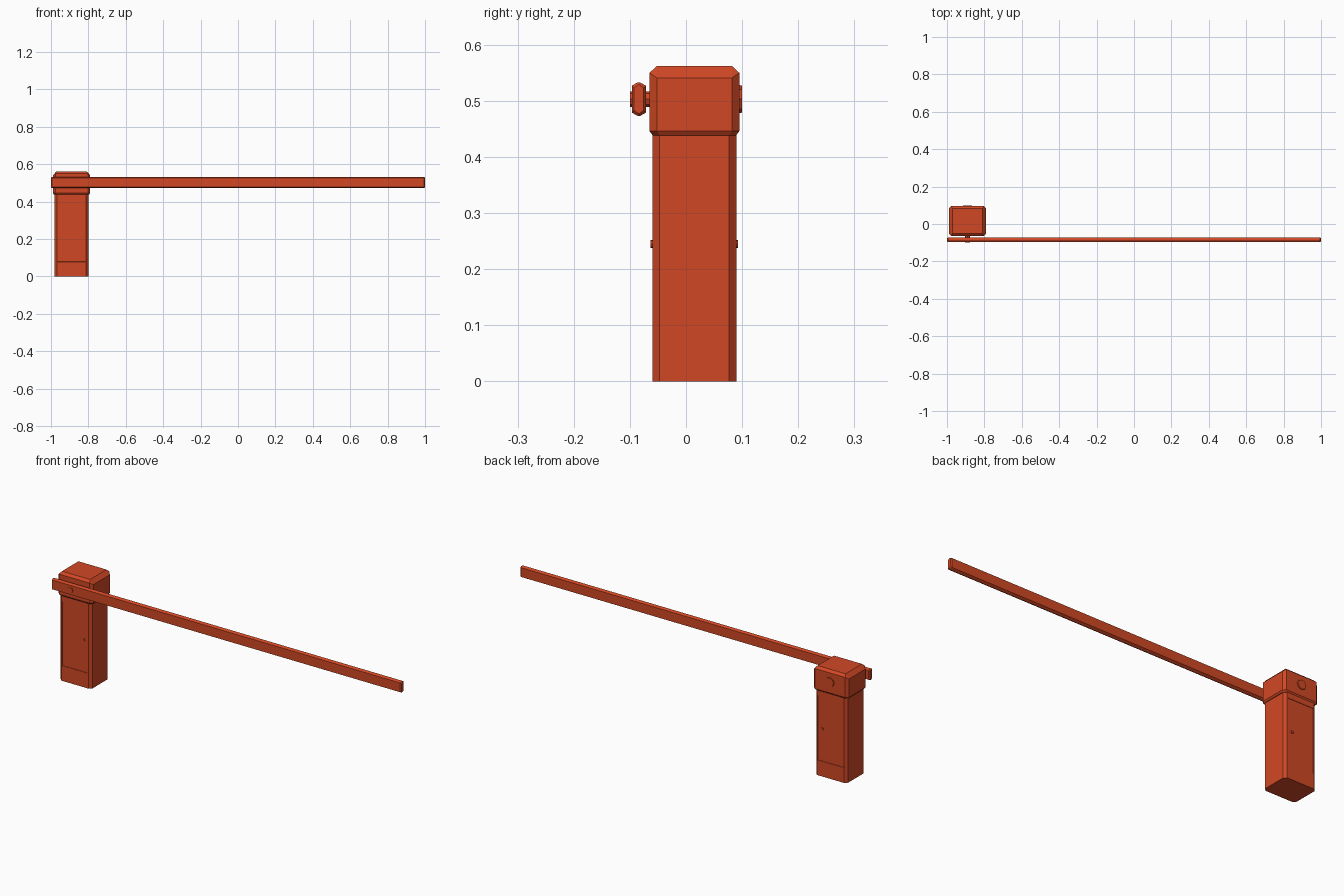
import bpy, bmesh, math
from mathutils import Matrix, Vector

if "Cube" in bpy.data.objects:
    bpy.data.objects.remove(bpy.data.objects["Cube"], do_unlink=True)

paint = bpy.data.materials.new("orange_red_paint")
paint.use_nodes = True
COLOR = (0.64, 0.064, 0.018, 1)
paint.diffuse_color = COLOR
paint.node_tree.nodes["Principled BSDF"].inputs["Base Color"].default_value = COLOR

CX, CY = -0.89, 0.015   # cabinet axis
PIVOT_Z = 0.503         # boom height


def finish(bm, name):
    bmesh.ops.recalc_face_normals(bm, faces=bm.faces[:])
    mesh = bpy.data.meshes.new(name)
    bm.to_mesh(mesh)
    bm.free()
    mesh.materials.append(paint)
    obj = bpy.data.objects.new(name, mesh)
    bpy.context.collection.objects.link(obj)
    return obj


def chamfered_rect(hx, hy, c, d):
    """Eight corners of a rectangle, cut by c along x and d along y."""
    return [(hx, -hy + d), (hx, hy - d), (hx - c, hy), (-hx + c, hy),
            (-hx, hy - d), (-hx, -hy + d), (-hx + c, -hy), (hx - c, -hy)]


def loft(bm, rings, cap_end=True):
    """Skin a list of point rings; return the vertex rings."""
    loops = [[bm.verts.new(p) for p in ring] for ring in rings]
    for a, b in zip(loops, loops[1:]):
        for i in range(len(a)):
            j = (i + 1) % len(a)
            bm.faces.new((a[i], a[j], b[j], b[i]))
    bm.faces.new(loops[0])
    if cap_end:
        bm.faces.new(loops[-1])
    return loops


def level(hx, hy, c, d, z):
    return [(CX + x, CY + y, z) for x, y in chamfered_rect(hx, hy, c, d)]


def rod(name, x, z, y0, y1, r0, r1, sides=8):
    """Rod along y between y0 and y1."""
    bm = bmesh.new()
    rot = Matrix.Rotation(math.radians(-90), 4, 'X')
    bmesh.ops.create_cone(bm, cap_ends=True, segments=sides, radius1=r0,
                          radius2=r1, depth=y1 - y0,
                          matrix=Matrix.Translation((x, (y0 + y1) / 2, z)) @ rot)
    return finish(bm, name)


# Cabinet with recessed doors front and back
bm = bmesh.new()
loft(bm, [level(0.091, 0.075, 0.013, 0.013, z) for z in (0, 0.075, 0.415, 0.44)])
bmesh.ops.recalc_face_normals(bm, faces=bm.faces[:])
doors = [f for f in bm.faces if abs(f.normal.y) > 0.99
         and 0.2 < f.calc_center_median().z < 0.3]
bmesh.ops.inset_individual(bm, faces=doors, thickness=0.005)
bmesh.ops.inset_individual(bm, faces=doors, thickness=0.0005, depth=-0.002)
finish(bm, "cabinet")

# Head with chamfered corners and sloped roof edges
bm = bmesh.new()
HX, HY, C = 0.1, 0.08, 0.013
shoulder = [(x, y, 0.541 if i % 4 < 2 else 0.55)
            for i, (x, y, z) in enumerate(level(HX, HY, C, C, 0))]
rings = loft(bm, [level(HX - 0.006, HY - 0.006, C, C, 0.438),
                  level(HX, HY, C, C, 0.446), shoulder], cap_end=False)
s = rings[-1]
top = [bm.verts.new((CX + sx * (HX - 0.02), CY + sy * (HY - C), 0.562))
       for sx, sy in ((1, -1), (1, 1), (-1, 1), (-1, -1))]
bm.faces.new(top)
for i in range(4):
    a, b = top[i], top[(i + 1) % 4]
    p, q, r = s[2 * i], s[2 * i + 1], s[(2 * i + 2) % 8]
    bm.faces.new((p, q, b, a))
    bm.faces.new((q, r, b))
finish(bm, "head")

# Boom with a pointed section and bevelled ends
bm = bmesh.new()


def boom_ring(x, inset):
    pts = chamfered_rect(0.0125 - inset, 0.03 - inset, 0.0105 - inset * 0.6, 0.006)
    return [(x, -0.084 + u, PIVOT_Z + v) for u, v in pts]


loft(bm, [boom_ring(-1, 0.004), boom_ring(-0.995, 0),
          boom_ring(0.995, 0), boom_ring(1, 0.004)])
finish(bm, "boom")

# Pivot shaft through the boom and cover on the back of the head
rod("pivot_shaft", CX, PIVOT_Z, -0.1, -0.06, 0.014, 0.014)
rod("rear_pivot_cover", CX, PIVOT_Z, 0.09, 0.1, 0.026, 0.024)

# Door locks
for name, y in (("front_lock", -0.06), ("rear_lock", 0.09)):
    rod(name, -0.842, 0.245, y - 0.003, y + 0.003, 0.007, 0.007)
